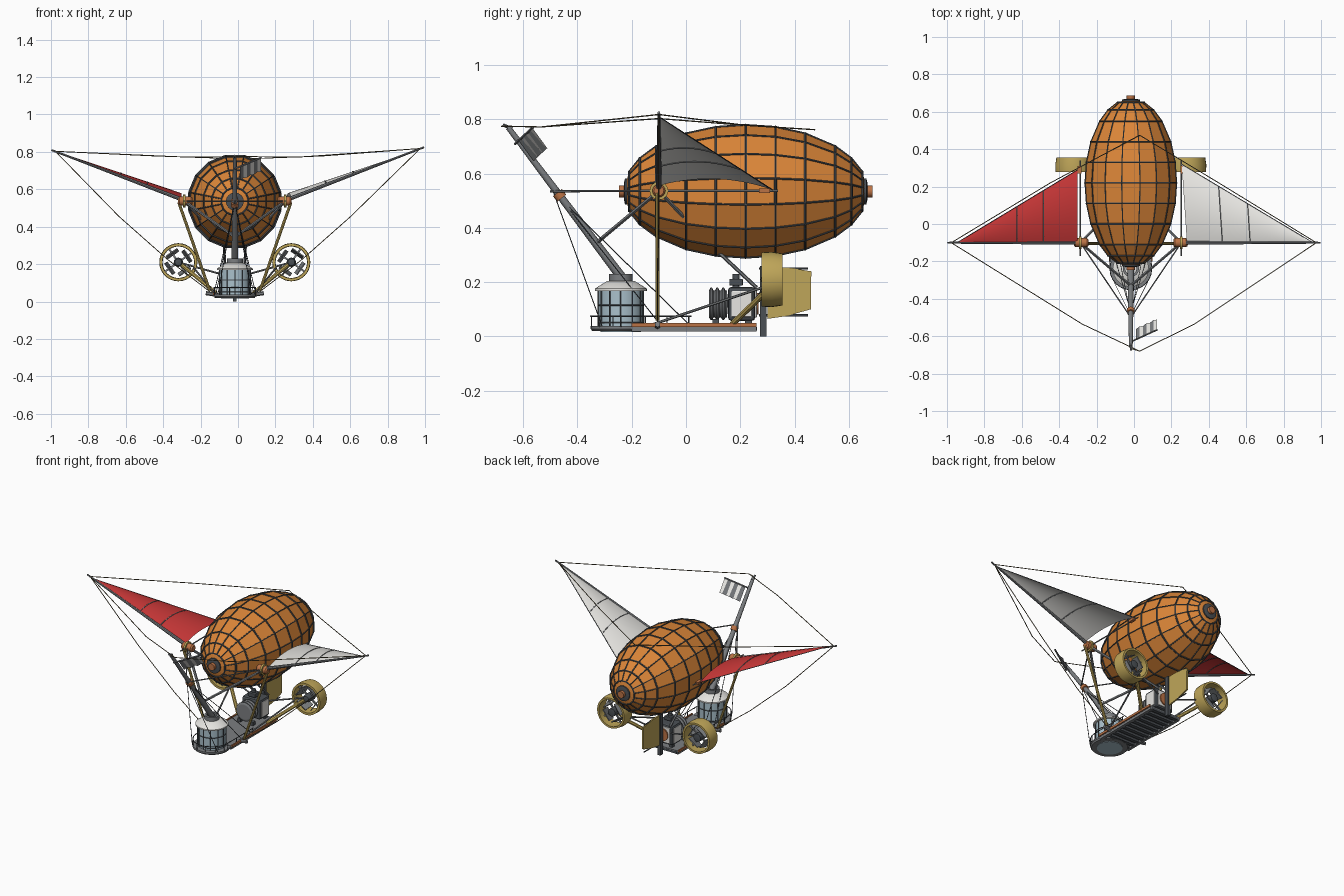
import bpy, bmesh, math
from mathutils import Vector, Matrix

if "Cube" in bpy.data.objects:
    bpy.data.objects.remove(bpy.data.objects["Cube"])

CX = -0.017          # ship centre line
V = Vector


def mat(name, r, g, b):
    m = bpy.data.materials.new(name)
    m.diffuse_color = (r, g, b, 1)
    m.use_nodes = True
    m.node_tree.nodes["Principled BSDF"].inputs["Base Color"].default_value = m.diffuse_color
    return m


ORANGE = mat("orange_cloth", 0.72, 0.24, 0.04)
DARK = mat("dark_metal", 0.07, 0.08, 0.09)
STEEL = mat("steel", 0.2, 0.21, 0.22)
RED = mat("red_cloth", 0.6, 0.04, 0.04)
WHITE = mat("white_cloth", 0.8, 0.79, 0.76)
BRASS = mat("brass", 0.52, 0.38, 0.1)
GLASS = mat("glass", 0.4, 0.53, 0.6)
COPPER = mat("copper", 0.5, 0.17, 0.06)
ROPE = mat("rope", 0.16, 0.13, 0.07)


def finish(name, bm, m, smooth=False):
    bmesh.ops.translate(bm, verts=bm.verts, vec=(CX, 0, 0))
    me = bpy.data.meshes.new(name)
    bm.to_mesh(me)
    bm.free()
    ob = bpy.data.objects.new(name, me)
    bpy.context.collection.objects.link(ob)
    me.materials.append(m)
    if smooth:
        bpy.context.view_layer.objects.active = ob
        ob.select_set(True)
        bpy.ops.object.shade_smooth_by_angle(angle=math.radians(35))
        ob.select_set(False)
    return ob


def rods(name, segs, r, m, r2=None, n=6):
    """Straight round bars between pairs of points."""
    bm = bmesh.new()
    for a, b in segs:
        a, b = V(a), V(b)
        d = b - a
        M = Matrix.Translation((a + b) / 2) @ d.to_track_quat('Z', 'Y').to_matrix().to_4x4()
        bmesh.ops.create_cone(bm, cap_ends=True, segments=n, radius1=r,
                              radius2=r if r2 is None else r2, depth=d.length, matrix=M)
    return finish(name, bm, m, n > 8)


def chain(pts):
    return list(zip(pts[:-1], pts[1:]))


def both(segs):
    return segs + [tuple((-p[0], p[1], p[2]) for p in s) for s in segs]


def boxes(name, items, m, bevel=0, rot=None):
    bm = bmesh.new()
    for c, s in items:
        bmesh.ops.create_cube(bm, size=1, matrix=Matrix.Translation(c) @ Matrix.Diagonal((*s, 1)))
    ob = finish(name, bm, m)
    if bevel:
        mod = ob.modifiers.new("bevel", 'BEVEL')
        mod.width, mod.segments = bevel, 2
    return ob


def lathe(name, prof, c, m, axis='Z', n=32, smooth=True, close=False, phase=0):
    """Spin (radius, height) points round an axis."""
    bm = bmesh.new()
    R = {'Z': Matrix(), 'Y': Matrix.Rotation(-math.pi / 2, 4, 'X'),
         'X': Matrix.Rotation(math.pi / 2, 4, 'Y')}[axis]
    rings = [[bm.verts.new(V(c) + R @ V((r * math.cos(2 * math.pi * (i + phase) / n),
                                         r * math.sin(2 * math.pi * (i + phase) / n), h)))
              for i in range(n)] for r, h in prof]
    for a, b in chain(rings) + ([(rings[-1], rings[0])] if close else []):
        for i in range(n):
            bm.faces.new((a[i], a[(i + 1) % n], b[(i + 1) % n], b[i]))
    bmesh.ops.remove_doubles(bm, verts=bm.verts, dist=1e-5)
    bmesh.ops.recalc_face_normals(bm, faces=bm.faces)
    return finish(name, bm, m, smooth)


# balloon envelope with ribs
YC, ZC, A, B, N = 0.22, 0.535, 0.45, 0.248, 16
ys = [-0.43, -0.39, -0.33, -0.22, -0.11, 0, 0.11, 0.22, 0.33, 0.39, 0.43]
prof = [(B * math.sqrt(1 - (y / A) ** 2), y) for y in ys]
lathe("balloon", [(0, -A)] + prof + [(0, A)], (0, YC, ZC), ORANGE, 'Y', N, False, phase=0.5)


def bp(r, y, k):
    t = 2 * math.pi * (k + 0.5) / N
    return (1.006 * r * math.cos(t), YC + y, ZC + 1.006 * r * math.sin(t))


rods("balloon_long_ribs", [s for k in range(N) for s in chain([bp(r, y, k) for r, y in prof])], 0.0035, DARK)
rods("balloon_ring_ribs", [(bp(r, y, k), bp(r, y, k + 1)) for r, y in prof for k in range(N)], 0.005, DARK)
for s in (-1, 1):
    lathe("balloon_end_cap", [(0, 0), (0.048, 0), (0.048, s * 0.02), (0.03, s * 0.024), (0, s * 0.024)],
          (0, YC + s * 0.425, ZC), DARK, 'Y', 16)
    lathe("balloon_end_knob", [(0, 0), (0.022, 0), (0.022, s * 0.022), (0, s * 0.022)],
          (0, YC + s * 0.445, ZC), COPPER, 'Y', 16)

# deck, slats underneath and copper edge strips
boxes("deck", [((0, 0.03, 0.038), (0.22, 0.46, 0.008))], STEEL)
boxes("deck_slats", [((0, -0.18 + i * 0.043, 0.028), (0.2, 0.022, 0.014)) for i in range(11)], DARK)
boxes("deck_beams", [((s * 0.1, 0.03, 0.027), (0.018, 0.46, 0.016)) for s in (-1, 1)], STEEL)
boxes("deck_edge", [((s * 0.113, 0.03, 0.042), (0.008, 0.46, 0.014)) for s in (-1, 1)], COPPER)

# cabin at the front with round platform
CY = -0.24
lathe("cabin_platform", [(0, 0.02), (0.105, 0.02), (0.112, 0.028), (0.112, 0.038), (0, 0.038)], (0, CY, 0), STEEL)
lathe("cabin_floor_window", [(0, 0.017), (0.075, 0.017), (0.075, 0.03)], (0, CY, 0), GLASS)
lathe("cabin_wall", [(0.082, 0.038), (0.082, 0.17)], (0, CY, 0), GLASS, n=24)
lathe("cabin_roof", [(0.082, 0.168), (0.096, 0.168), (0.096, 0.176), (0.05, 0.205), (0, 0.205)], (0, CY, 0), WHITE)
lathe("cabin_hatch", [(0.043, 0.2), (0.043, 0.23), (0.03, 0.23), (0.03, 0.2)], (0, CY, 0), STEEL)


def ring(r, z, n=24, y=CY):
    return [(r * math.cos(2 * math.pi * k / n), y + r * math.sin(2 * math.pi * k / n), z) for k in range(n + 1)]


rods("cabin_bars", [(p, (p[0], p[1], 0.17)) for p in ring(0.083, 0.038, 12)[:-1]]
     + chain(ring(0.083, 0.115)) + chain(ring(0.083, 0.05)), 0.003, DARK)

# guard rails round the cabin and down both sides
front = [p for p in ring(0.112, 0.075) if p[1] < CY + 0.03]
posts = front[::2] + [(s * 0.112, y, 0.075) for s in (-1, 1) for y in (-0.15, -0.07, 0.01)]
rails = [(p, q) for p, q in chain(ring(0.112, 0.075)) if p[1] < CY + 0.03 and q[1] < CY + 0.03]
rods("guard_rail", rails + both([((0.112, CY, 0.075), (0.112, 0.02, 0.075))])
     + [(p, (p[0], p[1], 0.035)) for p in posts], 0.0025, DARK)

# engine
boxes("engine_block", [((0, 0.205, 0.12), (0.13, 0.1, 0.125))], DARK, 0.012)
boxes("engine_panels", [((s * 0.066, 0.205, 0.12), (0.006, 0.075, 0.095)) for s in (-1, 1)]
      + [((0, 0.257, 0.12), (0.1, 0.008, 0.1))], WHITE, 0.003)
lathe("engine_rear_disc", [(0, 0.26), (0.04, 0.26), (0.04, 0.268), (0, 0.268)], (0, 0, 0.12), COPPER, 'Y', 20)
lathe("engine_cylinder", [(0, 0.085), (0.045, 0.085)]
      + [(0.06 if i % 4 in (1, 2) else 0.05, 0.085 + i * 0.0055) for i in range(13)] + [(0, 0.155)],
      (0, 0, 0.12), STEEL, 'Y', 20)
boxes("engine_feet", [((s * 0.045, y, 0.052), (0.02, 0.025, 0.025)) for s in (-1, 1) for y in (0.11, 0.23)], DARK)
rods("engine_stack", [((0, 0.185, 0.18), (0, 0.185, 0.23))], 0.013, DARK, n=12)
boxes("engine_stack_plate", [((0, 0.185, 0.2), (0.05, 0.05, 0.025))], DARK, 0.004)

# rudder
bm = bmesh.new()
vs = [bm.verts.new((-0.005, y, z)) for y, z in
      ((0.3, 0.065), (0.37, 0.075), (0.46, 0.1), (0.462, 0.24), (0.37, 0.255), (0.3, 0.255))]
ex = bmesh.ops.extrude_face_region(bm, geom=[bm.faces.new(vs)])
bmesh.ops.translate(bm, verts=[v for v in ex['geom'] if isinstance(v, bmesh.types.BMVert)], vec=(0.01, 0, 0))
bmesh.ops.recalc_face_normals(bm, faces=bm.faces)
finish("rudder", bm, BRASS)
boxes("rudder_post", [((0, 0.285, 0.13), (0.02, 0.025, 0.26))], DARK)
rods("rudder_hinges", [((0, 0.27, z), (0, 0.45, z)) for z in (0.078, 0.25)], 0.004, DARK)

# ducted propellers
for s in (-1, 1):
    c = V((s * 0.302, 0.315, 0.21))
    lathe("propeller_duct", [(0.1, -0.036), (0.102, 0), (0.096, 0.04), (0.084, 0.04), (0.088, 0), (0.086, -0.036)],
          c, BRASS, 'Y', 32, close=True)
    lathe("propeller_hub", [(0, -0.04), (0.018, -0.035), (0.025, -0.02), (0.025, 0.03), (0, 0.035)], c, DARK, 'Y', 16)
    bm = bmesh.new()
    for k in range(4):
        R = Matrix.Rotation(math.radians(35 * s + 90 * k), 4, 'Y')
        M = Matrix.Translation(c) @ R @ Matrix.Translation((0.056, 0, 0)) @ Matrix.Rotation(0.25, 4, 'Z')
        bmesh.ops.create_cube(bm, size=1, matrix=M @ Matrix.Diagonal((0.006, 0.065, 0.075, 1)))
        M2 = Matrix.Translation(c) @ R @ Matrix.Translation((0.045, 0, 0))
        bmesh.ops.create_cube(bm, size=1, matrix=M2 @ Matrix.Diagonal((0.085, 0.008, 0.01, 1)))
    finish("propeller_blades", bm, STEEL)
rods("propeller_struts", both([((0.1, 0.17, 0.045), (0.24, 0.29, 0.16)), ((0.24, 0.29, 0.16), (0.302, 0.3, 0.21))]),
     0.011, BRASS, n=8)
rods("propeller_braces", both([((0.05, 0.26, 0.14), (0.302, 0.31, 0.21)), ((0.1, -0.15, 0.035), (0.22, 0.28, 0.18))]),
     0.005, STEEL)

# wing hubs and the struts that carry them
HUB = (0.27, -0.1, 0.537)
for s in (-1, 1):
    lathe("wing_hub", [(0, -0.038), (0.018, -0.038), (0.024, -0.03), (0.024, 0.03), (0.018, 0.038), (0, 0.038)],
          (s * 0.265, -0.1, 0.537), COPPER, 'X', 16)
    lathe("wing_hub_collar", [(0.024, -0.006), (0.034, -0.006), (0.034, 0.006), (0.024, 0.006)],
          (s * 0.27, -0.1, 0.537), BRASS, 'X', 16, close=True)
rods("hub_legs", both([((0.3, -0.105, 0.53), (0.135, -0.105, 0.06))]), 0.008, BRASS, n=8)
rods("hub_leg_feet", both([((0.155, -0.105, 0.045), (0.09, -0.105, 0.035))]), 0.011, STEEL)
rods("hub_struts", both([(HUB, (0, -0.33, 0.345)), (HUB, (0.15, 0.02, 0.41))]), 0.008, STEEL)
rods("balloon_struts", both([((0.06, 0.11, 0.32), (0.05, 0.26, 0.18))]), 0.007, STEEL)
rods("hub_cross_rods", both([(HUB, (0, -0.5, 0.535)), (HUB, (0.27, 0.34, 0.537)),
                             ((0.27, -0.17, 0.537), HUB)]), 0.004, STEEL)
boxes("boom_end_blocks", [((s * 0.275, 0.29, 0.537), (0.02, 0.04, 0.016)) for s in (-1, 1)], COPPER)

# mast leaning forward with collar, stays and flag
rods("mast", [((0, -0.235, 0.215), (0, -0.655, 0.77))], 0.018, STEEL, 0.01, n=12)
rods("mast_tip", [((0, -0.64, 0.765), (0, -0.675, 0.78))], 0.006, STEEL)
rods("mast_collar", [((0, -0.458, 0.51), (0, -0.474, 0.53))], 0.021, COPPER, n=12)
rods("mast_stays", both([((0, -0.49, 0.535), (0.1, 0.01, 0.045)), ((0, -0.47, 0.52), (0.11, -0.1, 0.05)),
                         ((0, -0.49, 0.535), (0.09, -0.31, 0.04))]), 0.002, DARK)
P, Q, D = V((0, -0.63, 0.71)), V((0.142, -0.565, 0.77)), V((0, 0.055, -0.075))
rods("flag_pole", [(P, Q)], 0.005, STEEL)
for i in range(6):
    bm = bmesh.new()
    a, b = P.lerp(Q, 0.2 + i * 0.13), P.lerp(Q, 0.33 + i * 0.13)
    w = V((0, 0.006, 0.006))
    o, p = (w, w * 0) if i % 2 else (w * 0, w)
    bm.faces.new([bm.verts.new(v) for v in (a, b, b + D + p, a + D + o)])
    finish("flag_stripe", bm, WHITE if i % 2 else STEEL)

# sails
def sail(name, root, back, tip, m):
    root, back, tip = V(root), V(back), V(tip)
    bm = bmesh.new()
    n = 14

    def pt(u, v):
        return root.lerp(back, v).lerp(tip, u) + V((0, 0, 0.13 * v * (1 - v) * (1 - u)))
    g = [[bm.verts.new(pt(i / n, j / n)) for j in range(n + 1)] for i in range(n + 1)]
    for i in range(n):
        for j in range(n):
            bm.faces.new((g[i][j], g[i + 1][j], g[i + 1][j + 1], g[i][j + 1]))
    bmesh.ops.remove_doubles(bm, verts=bm.verts, dist=1e-5)
    finish(name, bm, m, True)
    rods(name + "_battens", [s for u in (0.28, 0.5) for s in chain([pt(u, j / 8) for j in range(9)])], 0.003, STEEL)
    rods(name + "_trailing_cord", [(back, tip)], 0.002, DARK)


sail("red_sail", (-0.285, -0.1, 0.553), (-0.285, 0.29, 0.54), (-0.93, -0.1, 0.795), RED)
sail("white_sail", (0.3, -0.1, 0.556), (0.272, 0.32, 0.54), (0.975, -0.1, 0.81), WHITE)
TL, TR = (-0.98, -0.1, 0.81), (1.012, -0.1, 0.825)
rods("wing_spars", [((-0.26, -0.1, 0.537), TL), ((0.26, -0.1, 0.537), TR)], 0.011, STEEL, 0.005, n=8)

# rigging ropes
FR, BK = (0.047, -0.68, 0.775), (0.047, 0.475, 0.762)
ropes = [((0, -0.665, 0.775), FR)]
for s, t in ((-1, TL), (1, TR)):
    t = (t[0] - s * 0.02, t[1], t[2] - 0.007)
    ropes += chain([t, (s * 0.3 + 0.04, -0.535, 0.772), FR])
    ropes += chain([t, (s * 0.45 + 0.02, 0.22, 0.778), BK])
    ropes += chain([t, (s * 0.62, -0.1, 0.455), (s * 0.36, -0.105, 0.225), (s * 0.13, -0.105, 0.05)])
rods("rigging_ropes", ropes, 0.0025, ROPE, n=5)
